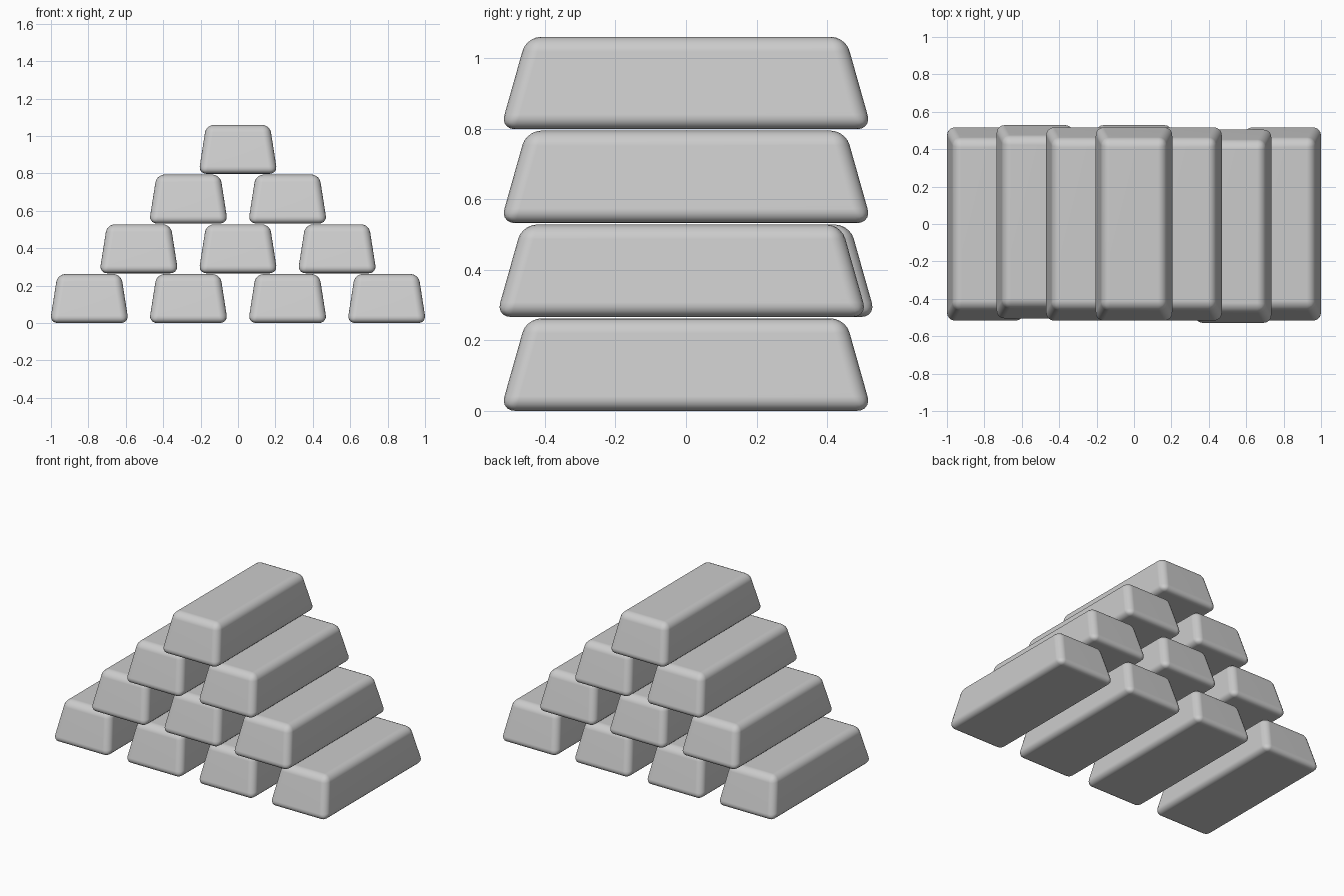
import bpy, bmesh

if "Cube" in bpy.data.objects:
    bpy.data.objects.remove(bpy.data.objects["Cube"])

LENGTH, WIDTH, HEIGHT = 1.052, 0.422, 0.262   # sharp-cornered base size and height
TOP_X, TOP_Y = 0.34 / WIDTH, 0.904 / LENGTH   # taper of the top face
STEP_X, STEP_Z = 0.53, 0.266


def make_ingot_mesh():
    # tapered block standing on z = 0 with all edges rounded
    bm = bmesh.new()
    bmesh.ops.create_cube(bm, size=1)
    for v in bm.verts:
        top = v.co.z > 0
        v.co.x *= WIDTH * (TOP_X if top else 1)
        v.co.y *= LENGTH * (TOP_Y if top else 1)
        v.co.z = HEIGHT if top else 0
    bmesh.ops.bevel(bm, geom=bm.edges[:], offset=0.042, offset_type='OFFSET',
                    segments=5, profile=0.5, affect='EDGES')
    for f in bm.faces:
        f.smooth = True
    mesh = bpy.data.meshes.new("ingot")
    bm.to_mesh(mesh)
    bm.free()
    return mesh


ingot = make_ingot_mesh()

# small lengthwise shifts in the second row
shifts = {(1, 0): 0.012, (1, 1): 0.012, (1, 2): -0.012}

# pyramid stack: 4, 3, 2, 1 bars
for row in range(4):
    count = 4 - row
    for i in range(count):
        bar = bpy.data.objects.new(f"ingot_row{row + 1}_{i + 1}", ingot)
        bar.location = ((i - (count - 1) / 2) * STEP_X,
                        shifts.get((row, i), 0), row * STEP_Z)
        mod = bar.modifiers.new("weighted_normals", 'WEIGHTED_NORMAL')
        mod.keep_sharp = True
        bpy.context.collection.objects.link(bar)
